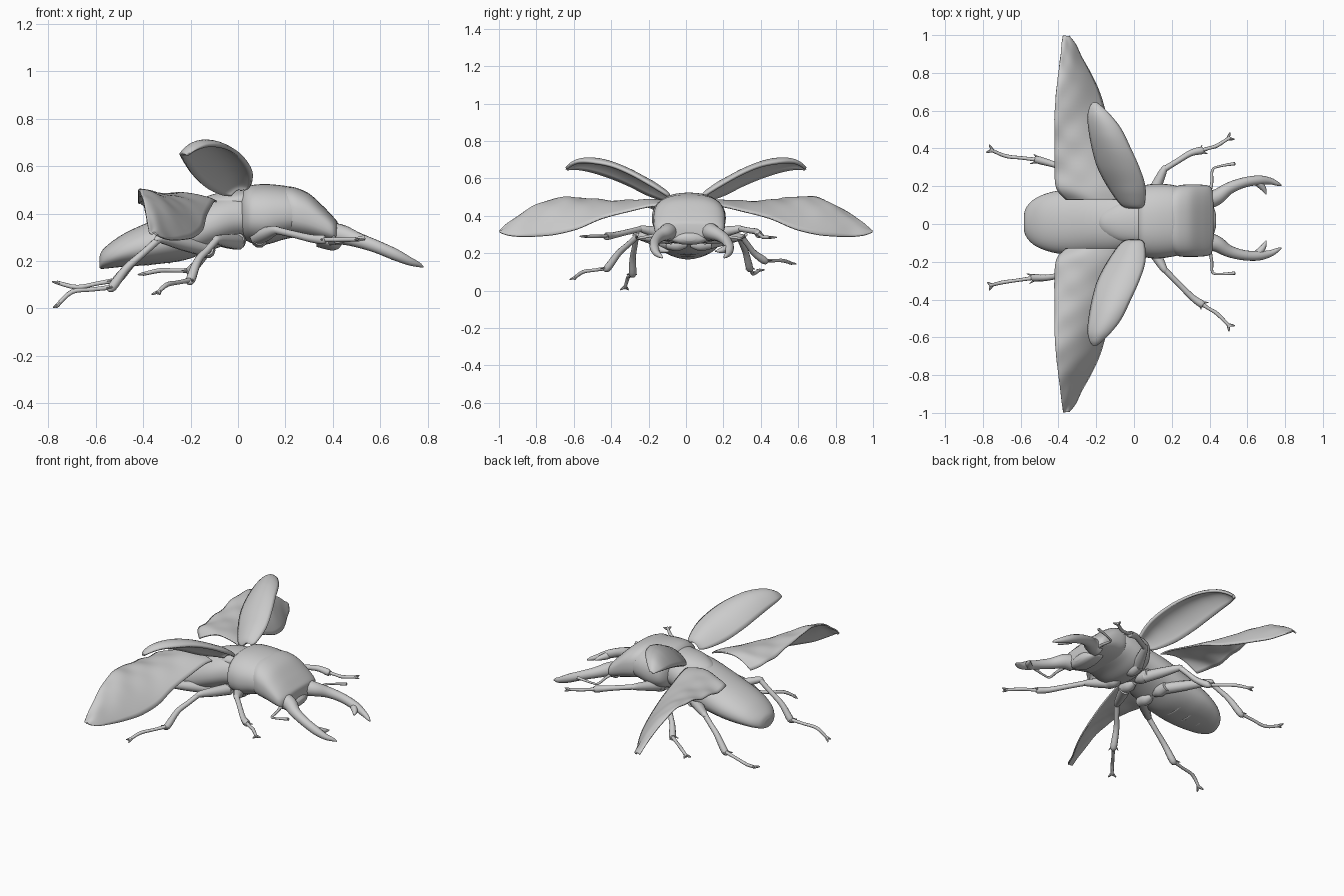
import bpy, bmesh, math
from mathutils import Vector

grey = bpy.data.materials.new("shell grey")
grey.diffuse_color = (0.6, 0.6, 0.6, 1)


def spline(rows, n):
    """Catmull-Rom resampling of rows of numbers, n steps per gap."""
    out = []
    for i in range(len(rows) - 1):
        p = [rows[max(0, min(len(rows) - 1, i + k))] for k in (-1, 0, 1, 2)]
        for s in range(n):
            t = s / n
            out.append([0.5 * (2 * b + (c - a) * t + (2 * a - 5 * b + 4 * c - d) * t * t
                               + (3 * b - a - 3 * c + d) * t ** 3) for a, b, c, d in zip(*p)])
    return out + [list(rows[-1])]


def skin(name, rings, closed=True):
    """Object from equally long rings of points; closed rings get end caps."""
    bm = bmesh.new()
    vs = [[bm.verts.new(p) for p in r] for r in rings]
    m = len(vs[0])
    for a, b in zip(vs, vs[1:]):
        for j in range(m if closed else m - 1):
            k = (j + 1) % m
            bm.faces.new((a[j], a[k], b[k], b[j]))
    if closed:
        bm.faces.new(vs[0])
        bm.faces.new(vs[-1][::-1])
    bmesh.ops.recalc_face_normals(bm, faces=bm.faces)
    me = bpy.data.meshes.new(name)
    bm.to_mesh(me)
    bm.free()
    me.materials.append(grey)
    ob = bpy.data.objects.new(name, me)
    bpy.context.collection.objects.link(ob)
    bpy.context.view_layer.objects.active = ob
    bpy.ops.object.select_all(action='DESELECT')
    ob.select_set(True)
    bpy.ops.object.shade_smooth_by_angle(angle=math.radians(50))
    return ob


def tube(name, rows, n=4, sides=10):
    """Tapered limb; rows are x, y, z, radius."""
    pts = spline(rows, n)
    rings = []
    for i, p in enumerate(pts):
        d = Vector(pts[min(i + 1, len(pts) - 1)][:3]) - Vector(pts[max(i - 1, 0)][:3])
        d.normalize()
        u = d.cross(Vector((0, 0, 1)))
        if u.length < 0.1:
            u = d.cross(Vector((1, 0, 0)))
        u.normalize()
        v = d.cross(u)
        r = max(p[3], 0.002)
        rings.append([Vector(p[:3]) + r * (u * math.cos(a) + v * math.sin(a))
                      for a in (math.tau * k / sides for k in range(sides))])
    return skin(name, rings)


def body(name, rows, power, n=5, sides=40):
    """Body loft; rows are x, centre y, half width, top z, bottom z."""
    rings = []
    for x, cy, w, zt, zb in spline(rows, n):
        ring = []
        for k in range(sides):
            a = math.tau * k / sides
            c, s = math.cos(a), math.sin(a)
            zc = zb + (zt - zb) * 0.45
            h = zt - zc if s > 0 else zc - zb
            ring.append((x, cy + w * math.copysign(abs(c) ** power, c),
                         zc + h * math.copysign(abs(s) ** power, s)))
        rings.append(ring)
    return skin(name, rings)


# Abdomen with the middle body running forward to the waist
body("abdomen", [
    (-.583, .01, .04, .22, .17), (-.572, .01, .075, .245, .167), (-.54, .01, .113, .275, .17),
    (-.49, .01, .142, .31, .175), (-.42, .01, .163, .345, .18), (-.34, .01, .172, .378, .187),
    (-.22, .01, .172, .43, .205), (-.1, .01, .165, .47, .25), (0, .015, .145, .49, .285),
    (.08, .015, .13, .48, .29)], 0.95)
# Ridges across the underside of the abdomen
for x, w, z in ((-.47, .1, .185), (-.38, .12, .19), (-.29, .13, .2)):
    tube("belly_ridge", [(x, .01 - w, z + .045, .006), (x, .01 - w * .6, z + .012, .009),
                         (x, .01, z, .01), (x, .01 + w * .6, z + .012, .009),
                         (x, .01 + w, z + .045, .006)])
# Raised plate between the wing covers
body("back_plate", [(-.2, .01, .02, .42, .38), (-.17, .01, .06, .455, .38),
                    (-.08, .01, .1, .488, .4), (.03, .012, .11, .5, .42)], 1)
# Front body shield and head
body("shield", [
    (.01, .015, .12, .48, .31), (.03, .015, .165, .505, .29), (.06, .015, .19, .52, .275),
    (.12, .015, .198, .524, .27), (.19, .017, .192, .518, .29), (.24, .017, .182, .508, .3)], .88)
body("head", [
    (.2, .017, .17, .514, .31), (.24, .017, .188, .51, .3), (.3, .018, .192, .484, .29),
    (.36, .018, .19, .43, .28), (.4, .018, .182, .388, .275), (.417, .018, .155, .368, .28),
    (.422, .018, .11, .355, .29)], .75)
# Mouth parts below the head front
body("mouth", [(.33, .018, .1, .33, .26), (.39, .018, .1, .32, .245), (.42, .018, .075, .31, .25),
               (.435, .018, .03, .295, .265)], 1)

# Jaws with inner teeth, mirrored across the slightly turned head
for side, s in (("left", 1), ("right", -1)):
    def jaw(rows):
        return [(x, .018 + max(0, x - .43) * .06 + s * y, z, r) for x, y, z, r in rows]
    tube(side + "_jaw", jaw([
        (.39, .11, .315, .05), (.44, .125, .31, .042), (.5, .165, .29, .032), (.58, .192, .262, .027),
        (.66, .2, .228, .025), (.72, .192, .2, .018), (.76, .175, .185, .011),
        (.78, .165, .175, .003)]), sides=14)
    tube(side + "_jaw_tooth", jaw([(.655, .19, .225, .022), (.685, .155, .215, .015),
                                   (.7, .122, .21, .003)]))
    # Elbowed feelers
    tube(side + "_feeler", [(.4, .015 + s * .15, .3, .01), (.412, .01 + s * .21, .29, .008),
                            (.415, .015 + s * .27, .28, .007), (.45, .02 + s * .285, .285, .006),
                            (.535, .03 + s * .29, .3, .009)])
    # Hip joints under the body
    for x, y, z in ((.09, .08, .29), (0, .06, .285), (-.13, .06, .245)):
        tube(side + "_hip", [(x, .015 + s * (y - .05), z, .015), (x, .015 + s * y, z, .035),
                             (x, .015 + s * (y + .06), z + .005, .028)])

# Legs: hip, knee, shin, ankle, foot, toe
legs = {
    "front_left_leg": [(.08, .12, .3), (.16, .29, .33), (.3, .375, .315), (.36, .39, .3),
                       (.44, .415, .285), (.51, .46, .285)],
    "front_right_leg": [(.08, -.1, .3), (.16, -.24, .33), (.31, -.39, .295), (.36, -.425, .29),
                        (.44, -.475, .29), (.51, -.545, .29)],
    "middle_left_leg": [(0, .1, .28), (-.09, .3, .285), (-.16, .365, .2), (-.2, .42, .16),
                        (-.33, .52, .16), (-.4, .565, .145)],
    "middle_right_leg": [(0, -.08, .28), (-.09, -.26, .29), (-.17, -.36, .2), (-.2, -.42, .12),
                         (-.3, -.55, .1), (-.34, -.6, .065)],
    "hind_left_leg": [(-.13, .1, .25), (-.33, .285, .285), (-.44, .32, .2), (-.51, .34, .12),
                      (-.68, .36, .09), (-.763, .395, .11)],
    "hind_right_leg": [(-.13, -.08, .25), (-.33, -.265, .295), (-.47, -.285, .17),
                       (-.53, -.285, .09), (-.7, -.31, .07), (-.763, -.327, .012)]}
for name, pts in legs.items():
    P = [Vector(p) for p in pts]
    tube(name + "_thigh", [(*P[0], .034), (*P[0].lerp(P[1], .5), .029), (*P[1], .018),
                           (*P[1].lerp(P[2], .1), .008)])
    tube(name + "_shin", [(*P[1], .016), (*P[1].lerp(P[2], .5), .015), (*P[2], .017),
                          (*P[3], .02), (*P[3].lerp(P[4], .1), .008)])
    tube(name + "_foot", [(*P[3], .011), (*P[3].lerp(P[4], .5), .009), (*P[4], .01), (*P[5], .008)])
    d = (P[5] - P[4]).normalized()
    q = d.cross(Vector((0, 0, 1))).normalized()
    for k in (1, -1):
        tip = P[5] + q * k * .022 + d * .012
        tube(name + "_claw", [(*P[5] - d * .02, .007), (*P[5] + q * k * .012, .007), (*tip, .003)], 3, 6)
        b = P[3] + q * k * .012
        tube(name + "_spur", [(*b, .007), (*b + q * k * .015 + (P[4] - P[3]) * .18, .002)], 2, 6)


def sheet(name, rows, n, m, crown, thick, ruffle):
    """Wing sheet; rows are y, lead x, lead z, trail x, trail z; mirrored to both sides."""
    for side, s in (("left", 1), ("right", -1)):
        rings = []
        for y, xl, zl, xt, zt in spline(rows, n):
            c = crown * min(1, abs(xl - xt) / .18)
            ring = []
            for j in range(m + 1):
                t = j / m
                wave = math.sin(23 * y + 3 * t + s) * math.sin(6 * t + 11 * y) + .5 * math.sin(41 * y - 7 * t)
                ring.append((xl + (xt - xl) * t, s * y, zl + (zt - zl) * t
                             + c * math.sin(math.pi * t) ** .8 + ruffle * wave * t))
            rings.append(ring)
        ob = skin(side + "_" + name, rings, closed=False)
        mod = ob.modifiers.new("thickness", 'SOLIDIFY')
        mod.thickness = thick
        mod.offset = 0


# Raised wing covers
sheet("wing_cover", [
    (.09, .03, .5, -.03, .475), (.11, .052, .515, -.07, .48), (.2, .057, .57, -.135, .51),
    (.3, .026, .625, -.188, .56), (.4, -.02, .665, -.217, .602), (.5, -.07, .683, -.235, .634),
    (.57, -.125, .685, -.24, .648), (.615, -.17, .67, -.23, .65), (.638, -.2, .652, -.215, .645)],
    5, 12, .045, .016, 0)
# Thin crumpled flight wings
sheet("flight_wing", [
    (.13, -.09, .45, -.36, .42), (.19, -.1, .45, -.41, .44), (.3, -.115, .425, -.42, .45),
    (.45, -.135, .385, -.42, .475), (.58, -.15, .33, -.42, .497), (.7, -.185, .3, -.412, .492),
    (.8, -.232, .29, -.4, .45), (.88, -.277, .288, -.39, .41), (.95, -.31, .295, -.382, .355),
    (.995, -.345, .31, -.375, .315)], 6, 16, .04, .008, .006)
